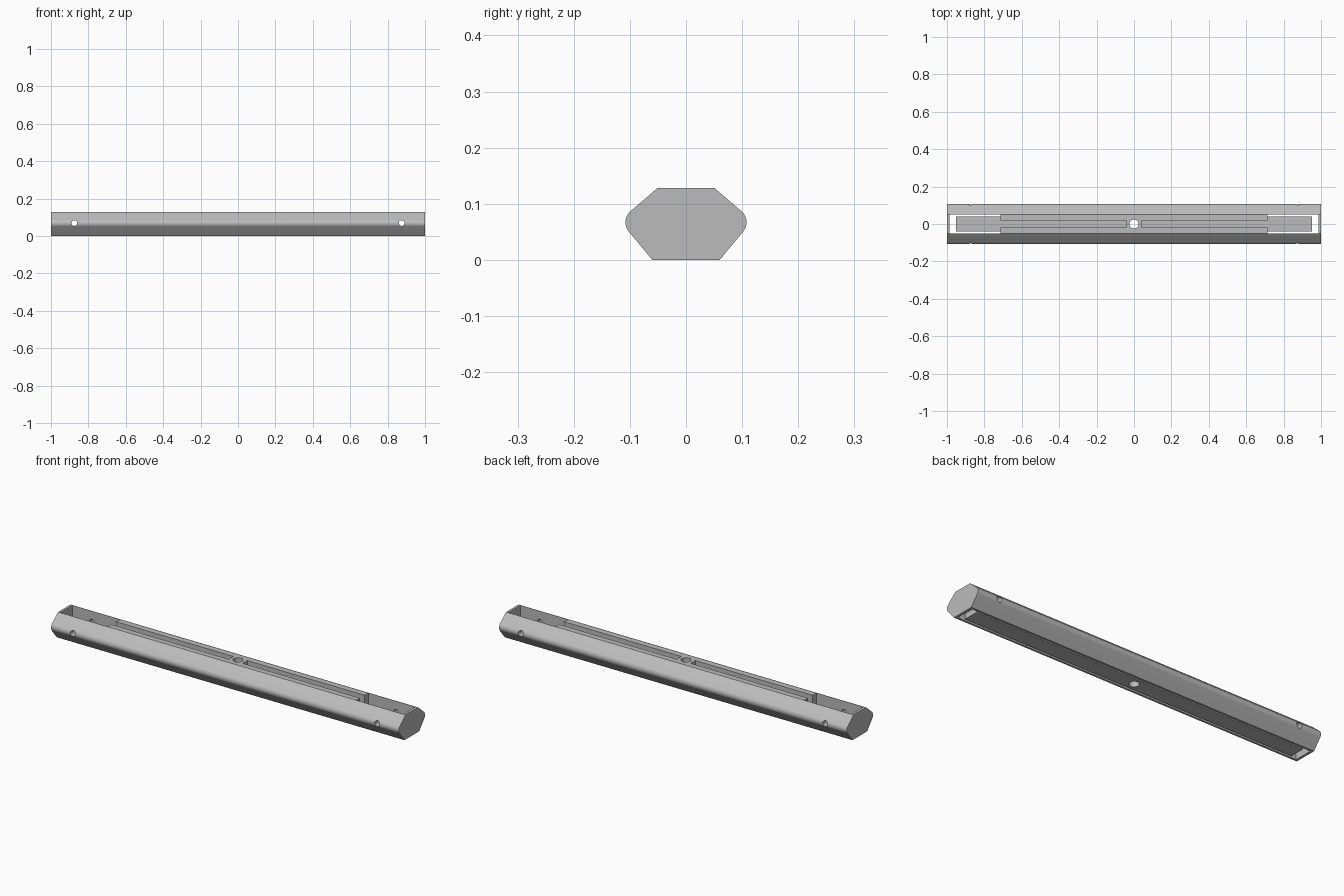
import bpy, bmesh, math
from mathutils import Matrix

if "Cube" in bpy.data.objects:
    bpy.data.objects.remove(bpy.data.objects["Cube"])

grey = bpy.data.materials.new("light_grey")
grey.diffuse_color = (0.5, 0.5, 0.5, 1)
grey.use_nodes = True
grey.node_tree.nodes["Principled BSDF"].inputs["Base Color"].default_value = grey.diffuse_color


def add_object(name, bm):
    bmesh.ops.recalc_face_normals(bm, faces=bm.faces[:])
    me = bpy.data.meshes.new(name)
    bm.to_mesh(me)
    bm.free()
    me.materials.append(grey)
    ob = bpy.data.objects.new(name, me)
    bpy.context.collection.objects.link(ob)
    return ob


def box(name, x0, x1, y0, y1, z0, z1):
    bm = bmesh.new()
    m = Matrix.Translation(((x0 + x1) / 2, (y0 + y1) / 2, (z0 + z1) / 2))
    m = m @ Matrix.Diagonal((x1 - x0, y1 - y0, z1 - z0, 1))
    bmesh.ops.create_cube(bm, size=1, matrix=m)
    return add_object(name, bm)


def cylinder(name, radius, length, loc, rot_x=0.0):
    bm = bmesh.new()
    m = Matrix.Translation(loc) @ Matrix.Rotation(rot_x, 4, 'X')
    bmesh.ops.create_cone(bm, cap_ends=True, segments=32, radius1=radius,
                          radius2=radius, depth=length, matrix=m)
    return add_object(name, bm)


def cut(target, cutters):
    """Subtract the cutters, bake the result and delete the cutters."""
    for c in cutters:
        mod = target.modifiers.new("cut", 'BOOLEAN')
        mod.operation, mod.solver, mod.object = 'DIFFERENCE', 'EXACT', c
    bpy.context.view_layer.update()
    dg = bpy.context.evaluated_depsgraph_get()
    me = bpy.data.meshes.new_from_object(target.evaluated_get(dg))
    target.modifiers.clear()
    target.data = me
    for c in cutters:
        bpy.data.objects.remove(c)


def smooth(ob):
    bpy.ops.object.select_all(action='DESELECT')
    ob.select_set(True)
    bpy.context.view_layer.objects.active = ob
    bpy.ops.object.shade_smooth_by_angle(angle=math.radians(30))


TOP = 0.128
INNER = 0.0495      # half width of the channel
FLOOR = 0.03        # top of the base plate

# Housing: six-sided bar with rounded side edges
right = [(0.06, 0.0)]
for i in range(9):
    a = math.radians(-40 + 89 * i / 8)
    right.append((0.082 + 0.026 * math.cos(a), 0.067 + 0.026 * math.sin(a)))
right.append((0.051, TOP))
profile = right + [(-y, z) for y, z in reversed(right)]
bm = bmesh.new()
face = bm.faces.new([bm.verts.new((-1, y, z)) for y, z in profile])
ext = bmesh.ops.extrude_face_region(bm, geom=[face])
bmesh.ops.translate(bm, vec=(2, 0, 0),
                    verts=[v for v in ext["geom"] if isinstance(v, bmesh.types.BMVert)])
housing = add_object("housing", bm)

# Open channel between the end walls, and two cross holes
cutters = [box("channel_cutter", -0.987, 0.987, -INNER, INNER, -0.1, 0.3)]
for x in (-0.875, 0.875):
    cutters.append(cylinder("cross_hole_cutter", 0.015, 0.5, (x, 0, 0.069), math.pi / 2))
cut(housing, cutters)
smooth(housing)

# Base plate, with clearance all round and a central bore
plate = box("base_plate", -0.952, 0.952, -0.04, 0.04, 0.001, FLOOR)
cut(plate, [cylinder("bore_cutter", 0.024, 0.5, (0, 0, 0.06))])
smooth(plate)

# Rail block: two long slots, open at the ends, and the central bore
rails = box("rail_block", -0.715, 0.715, -INNER, INNER, FLOOR, TOP - 0.001)
cut(rails, [box("slot_cutter", 0.04, 0.8, -0.019, 0.019, -0.1, 0.3),
            box("slot_cutter", -0.8, -0.04, -0.019, 0.019, -0.1, 0.3),
            cylinder("bore_cutter", 0.024, 0.5, (0, 0, 0.06))])
smooth(rails)
